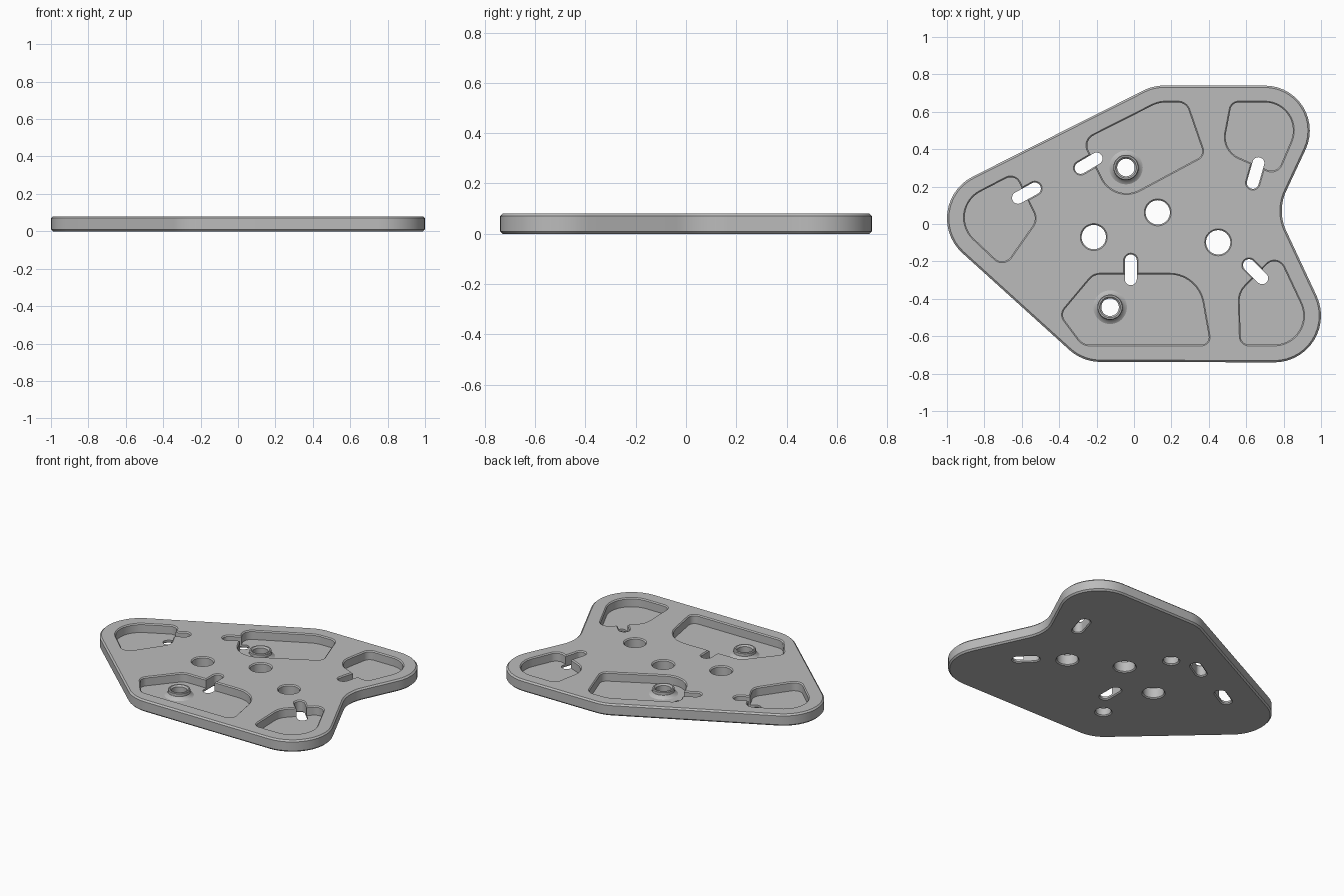
import bpy, bmesh, math
from mathutils import Vector

cube = bpy.data.objects.get("Cube")
if cube:
    bpy.data.objects.remove(cube, do_unlink=True)

TOP, FLOOR, BEVEL, EDGE = 0.08, 0.02, 0.01, 0.007

grey = bpy.data.materials.new("plain grey")
grey.use_nodes = True
grey.diffuse_color = (0.5, 0.5, 0.5, 1)
grey.node_tree.nodes["Principled BSDF"].inputs["Base Color"].default_value = (0.5, 0.5, 0.5, 1)


def belt(circles, grow=0.0, steps=14):
    """Outline pulled around circles (x, y, radius); a negative radius is a concave bend."""
    circles = [(Vector((x, y)), r + grow) for x, y, r in circles]
    if len(circles) == 1:
        c, r = circles[0]
        turn = 2 * math.pi / 48
        return [c + r * Vector((math.cos(i * turn), math.sin(i * turn))) for i in range(48)]
    angles = []
    for i, (c, r) in enumerate(circles):
        c2, r2 = circles[(i + 1) % len(circles)]
        d = c2 - c
        a = (r - r2) / d.length
        d.normalize()
        n = d * a + Vector((d.y, -d.x)) * math.sqrt(1 - a * a)
        angles.append(math.atan2(n.y, n.x))
    points = []
    for i, (c, r) in enumerate(circles):
        start, turn = angles[i - 1], angles[i] - angles[i - 1]
        turn = turn % (2 * math.pi) if r > 0 else -(-turn % (2 * math.pi))
        for s in range(steps + 1):
            t = start + turn * s / steps
            points.append(c + r * Vector((math.cos(t), math.sin(t))))
    return points


def loft(name, loops, ring=False):
    """Skin a stack of equal loops; cap the ends, or close the stack into a ring."""
    bm = bmesh.new()
    rows = [[bm.verts.new((p.x, p.y, z)) for p in pts] for pts, z in loops]
    pairs = list(zip(rows, rows[1:])) + ([(rows[-1], rows[0])] if ring else [])
    for low, high in pairs:
        for i in range(len(low)):
            j = (i + 1) % len(low)
            bm.faces.new((low[i], low[j], high[j], high[i]))
    if not ring:
        bm.faces.new(rows[0][::-1])
        bm.faces.new(rows[-1])
    bmesh.ops.recalc_face_normals(bm, faces=bm.faces[:])
    mesh = bpy.data.meshes.new(name)
    bm.to_mesh(mesh)
    bm.free()
    mesh.materials.append(grey)
    obj = bpy.data.objects.new(name, mesh)
    bpy.context.collection.objects.link(obj)
    return obj


def activate(obj):
    bpy.ops.object.select_all(action='DESELECT')
    obj.select_set(True)
    bpy.context.view_layer.objects.active = obj


def cut(target, circles, levels):
    """Subtract a belt-shaped cutter whose levels are (height, growth)."""
    cutter = loft("cutter", [(belt(circles, g), z) for z, g in levels])
    cutter.hide_render = True
    activate(target)
    mod = target.modifiers.new("cut", 'BOOLEAN')
    mod.operation, mod.solver, mod.object = 'DIFFERENCE', 'EXACT', cutter
    bpy.ops.object.modifier_apply(modifier=mod.name)
    bpy.data.objects.remove(cutter, do_unlink=True)


# Plate body with bevelled rims
outline = [(-0.75, 0.03, 0.25), (-0.18, -0.49, 0.247), (0.75, -0.49, 0.25),
           (1.04, 0.07, -0.25), (0.70, 0.50, 0.24), (0.16, 0.50, 0.24)]
plate = loft("plate", [(belt(outline, g), z) for z, g in
                       ((0, -BEVEL), (BEVEL, 0), (TOP - BEVEL, 0), (TOP, -BEVEL))])

# Weight-saving pockets
pockets = [
    [(-0.19, 0.42, 0.06), (-0.04, 0.31, 0.145), (0.32, 0.39, 0.045),
     (0.235, 0.59, 0.06), (0.17, 0.49, 0.16)],
    [(-0.33, -0.485, 0.05), (-0.235, -0.57, 0.075), (0.36, -0.605, 0.04),
     (0.19, -0.45, 0.18), (-0.18, -0.345, 0.075)],
    [(-0.75, 0.035, 0.155), (-0.705, -0.145, 0.055), (-0.60, 0.03, 0.07), (-0.66, 0.20, 0.05)],
    [(0.56, 0.605, 0.045), (0.61, 0.465, 0.12), (0.735, 0.34, 0.055), (0.70, 0.50, 0.15)],
    [(0.675, -0.41, 0.11), (0.615, -0.60, 0.045), (0.75, -0.49, 0.155), (0.75, -0.255, 0.055)],
]
for pocket in pockets:
    cut(plate, pocket, ((FLOOR, 0), (TOP - EDGE, 0), (TOP + EDGE, 2 * EDGE)))

# Slots and large holes, bevelled at both ends
through = ((-EDGE, 2 * EDGE), (EDGE, 0), (TOP - EDGE, 0), (TOP + EDGE, 2 * EDGE))
slots = [((-0.285, 0.30), (-0.20, 0.35)), ((-0.62, 0.14), (-0.53, 0.19)),
         ((0.635, 0.22), (0.665, 0.325)), ((0.615, -0.22), (0.685, -0.29)),
         ((-0.017, -0.195), (-0.017, -0.295))]
for slot in slots:
    cut(plate, [(x, y, 0.032) for x, y in slot], through)
for x, y in ((-0.215, -0.07), (0.127, 0.062), (0.45, -0.098)):
    cut(plate, [(x, y, 0.065)], through)

# Flared bosses standing in the two big pockets, each around a bored hole
bosses = []
profile = [(0.047, FLOOR), (0.09, FLOOR), (0.077, 0.027), (0.068, 0.04), (0.068, 0.058),
           (0.064, 0.063), (0.056, 0.063), (0.047, 0.053)]
for name, x, y in (("back_boss", -0.043, 0.302), ("front_boss", -0.128, -0.445)):
    cut(plate, [(x, y, 0.047)], ((-EDGE, 2 * EDGE), (EDGE, 0), (TOP, 0)))
    bosses.append(loft(name, [(belt([(x, y, r)]), z) for r, z in profile], ring=True))

# Smooth curved walls, crisp edges
for obj in [plate] + bosses:
    activate(obj)
    bpy.ops.object.shade_smooth_by_angle(angle=math.radians(30))
